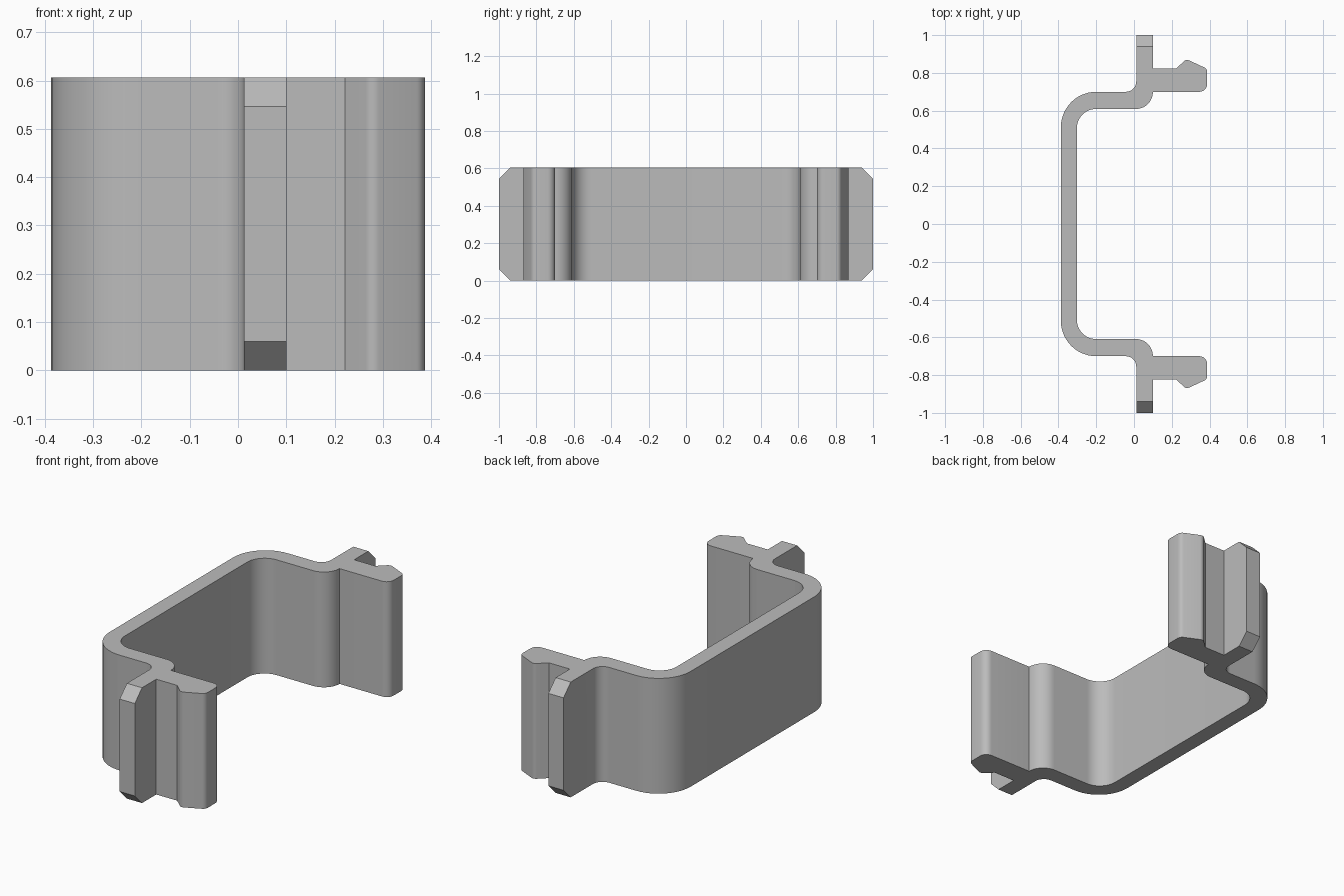
import bpy
import bmesh
import math
from mathutils import Vector

cube = bpy.data.objects.get("Cube")
if cube:
    bpy.data.objects.remove(cube, do_unlink=True)

HEIGHT = 0.606
CHAMFER = 0.06

grey = bpy.data.materials.new("plain grey")
grey.use_nodes = True
colour = (0.5, 0.5, 0.5, 1.0)
grey.diffuse_color = colour
grey.node_tree.nodes["Principled BSDF"].inputs["Base Color"].default_value = colour


def fillet(before, corner, after, radius, steps):
    """Points of an arc that rounds a corner with the given radius."""
    a = (before - corner).normalized()
    b = (after - corner).normalized()
    half = a.angle(b) / 2
    centre = corner + (a + b).normalized() * (radius / math.sin(half))
    start = corner + a * (radius / math.tan(half)) - centre
    end = corner + b * (radius / math.tan(half)) - centre
    sweep = start.angle_signed(end)
    points = []
    for i in range(steps + 1):
        t = -sweep * i / steps
        c, s = math.cos(t), math.sin(t)
        points.append(centre + Vector((start.x * c - start.y * s,
                                       start.x * s + start.y * c)))
    return points


# Half of the section: x, y and rounding radius of each corner
corners = [
    (-0.387, 0.0, 0), (-0.387, 0.70, 0.187),         # outer wall
    (0.012, 0.70, 0.055),                            # bend into the tab
    (0.012, 1.0, 0), (0.10, 1.0, 0),                 # tab end
    (0.10, 0.822, 0), (0.222, 0.822, 0),             # arm
    (0.277, 0.873, 0.025), (0.387, 0.822, 0.028),    # hook
    (0.387, 0.70, 0.04), (0.10, 0.70, 0),            # arm inside
    (0.10, 0.609, 0.09), (-0.302, 0.609, 0.1),       # inner bends
    (-0.302, 0.0, 0),
]
half = []
for i, (x, y, r) in enumerate(corners):
    p = Vector((x, y))
    if r:
        before, after = Vector(corners[i - 1][:2]), Vector(corners[i + 1][:2])
        half += fillet(before, p, after, r, 12 if r > 0.05 else 6)
    else:
        half.append(p)

# Mirror the section, leaving out the points on the centre line
half = half[1:-1]
outline = half + [Vector((p.x, -p.y)) for p in reversed(half)]

# Extrude the section
bm = bmesh.new()
base = bm.faces.new([bm.verts.new((p.x, p.y, 0)) for p in outline])
result = bmesh.ops.extrude_face_region(bm, geom=[base], use_keep_orig=True)
top = [g for g in result["geom"] if isinstance(g, bmesh.types.BMVert)]
bmesh.ops.translate(bm, verts=top, vec=(0, 0, HEIGHT))
bmesh.ops.recalc_face_normals(bm, faces=bm.faces[:])

# Chamfer the tab ends
tips = [e for e in bm.edges
        if all(abs(v.co.y) > 0.999 for v in e.verts)
        and abs(e.verts[0].co.z - e.verts[1].co.z) < 0.001]
bmesh.ops.bevel(bm, geom=tips, offset=CHAMFER, segments=1, affect='EDGES')
bmesh.ops.recalc_face_normals(bm, faces=bm.faces[:])

mesh = bpy.data.meshes.new("clip_bracket")
bm.to_mesh(mesh)
bm.free()
mesh.materials.append(grey)
bracket = bpy.data.objects.new("clip_bracket", mesh)
bpy.context.collection.objects.link(bracket)

bpy.ops.object.select_all(action='DESELECT')
bracket.select_set(True)
bpy.context.view_layer.objects.active = bracket
bpy.ops.object.shade_smooth_by_angle(angle=math.radians(25))
